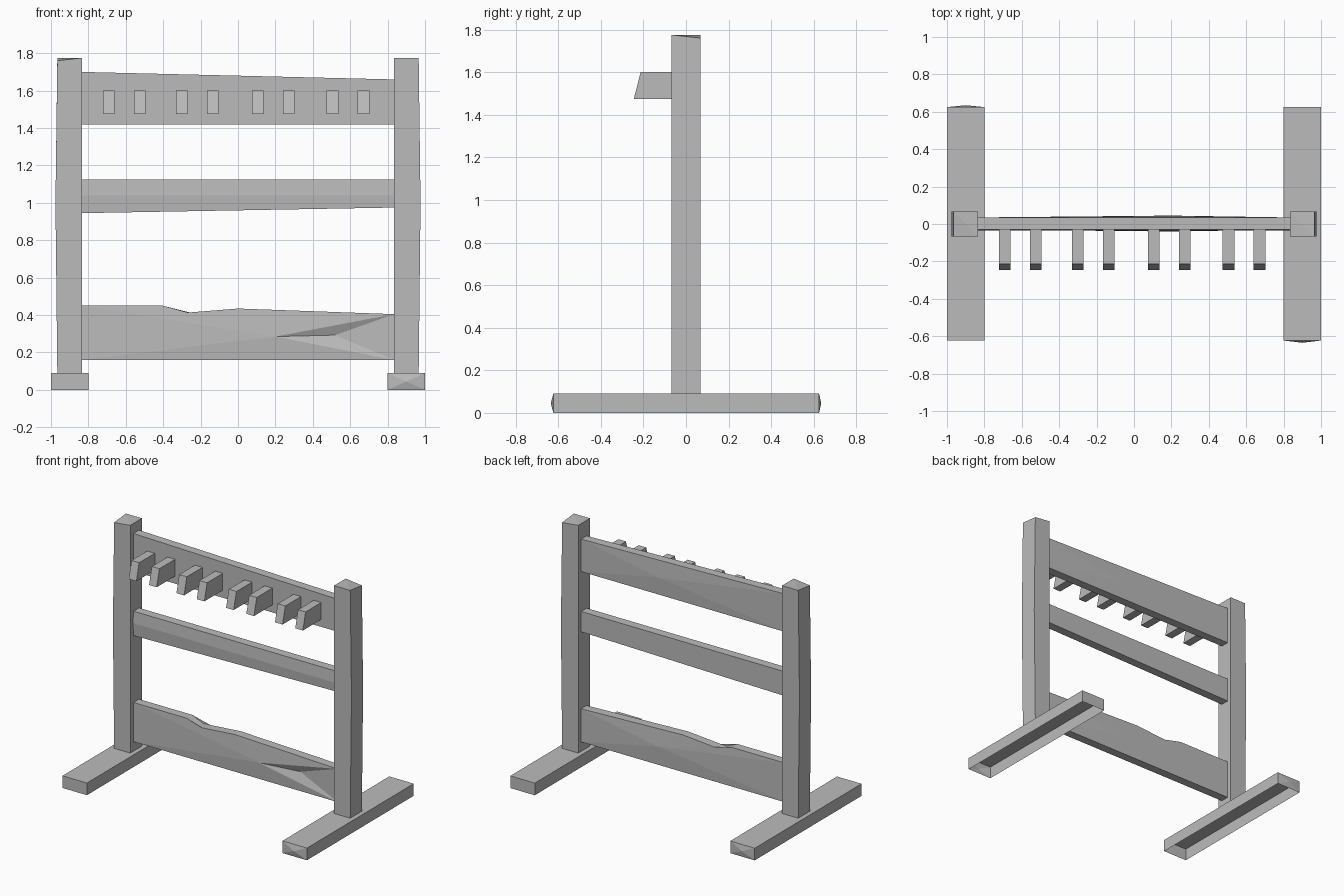
import bpy
import bmesh
from mathutils import Vector

cube = bpy.data.objects.get("Cube")
if cube:
    bpy.data.objects.remove(cube, do_unlink=True)

grey = bpy.data.materials.new("plain_grey")
grey.use_nodes = True
COLOUR = (0.5, 0.5, 0.5, 1)
grey.diffuse_color = COLOUR
grey.node_tree.nodes["Principled BSDF"].inputs["Base Color"].default_value = COLOUR


def finish(name, bm):
    """Turn a bmesh into a grey, flat-shaded object."""
    bmesh.ops.recalc_face_normals(bm, faces=bm.faces)
    mesh = bpy.data.meshes.new(name)
    bm.to_mesh(mesh)
    bm.free()
    mesh.materials.append(grey)
    obj = bpy.data.objects.new(name, mesh)
    bpy.context.collection.objects.link(obj)
    return obj


def prism(profile, offset):
    """Extrude a closed outline of 3D points along an offset."""
    bm = bmesh.new()
    face = bm.faces.new([bm.verts.new(p) for p in profile])
    ext = bmesh.ops.extrude_face_region(bm, geom=[face], use_keep_orig=True)
    moved = [v for v in ext["geom"] if isinstance(v, bmesh.types.BMVert)]
    bmesh.ops.translate(bm, verts=moved, vec=offset)
    bmesh.ops.recalc_face_normals(bm, faces=bm.faces)
    return bm


def box(x0, x1, y0, y1, z0, z1):
    return prism([(x0, y0, z0), (x1, y0, z0), (x1, y1, z0), (x0, y1, z0)], (0, 0, z1 - z0))


def facing(bm, direction):
    bm.normal_update()
    return max(bm.faces, key=lambda f: f.normal.dot(Vector(direction)) * f.calc_area() ** 0.1)


def poke(bm, face, point):
    """Split a face into a fan around a chosen point."""
    vert = bmesh.ops.poke(bm, faces=[face])["verts"][0]
    vert.co = point
    return vert


def board(name, outline, front=-0.03, back=0.035):
    return prism([(x, front, z) for x, z in outline], (0, back - front, 0))


INNER = 0.835

for side, s in (("right", -1), ("left", 1)):
    # Foot: a hollow bar open underneath, with one slightly bulging end
    bm = box(s * 0.9 - 0.1, s * 0.9 + 0.1, -0.623, 0.625, 0, 0.09)
    poke(bm, facing(bm, (0, -s, 0)), (s * 0.9, -s * 0.635, 0.045))
    bmesh.ops.delete(bm, geom=[facing(bm, (0, 0, -1))], context="FACES_ONLY")
    finish(side + "_foot", bm)

    # Post: bows outward slightly at mid height, one top corner worn down
    bm = box(s * 0.9 - 0.066, s * 0.9 + 0.066, -0.068, 0.068, 0.09, 1.775)
    bmesh.ops.bisect_plane(bm, geom=bm.verts[:] + bm.edges[:] + bm.faces[:],
                           plane_co=(0, 0, 1), plane_no=(0, 0, 1))
    for v in bm.verts:
        if abs(v.co.z - 1) < 0.01 and abs(v.co.x) > 0.9:
            v.co.x += s * 0.01
        if v.co.z > 1.7 and abs(v.co.x) > 0.9 and v.co.y * s > 0:
            v.co.z -= 0.015
    bmesh.ops.triangulate(bm, faces=[f for f in bm.faces if f.normal.z > 0.5])
    finish(side + "_post", bm)

# Top rail, tapering towards one end
bm = board("top_rail", [(-INNER, 1.42), (INNER, 1.42), (INNER, 1.66), (-INNER, 1.70)])
poke(bm, facing(bm, (0, 1, 0)), (0.2, 0.043, 1.55))
finish("top_rail", bm)

# Middle rail with a shallow ridge along the front
bm = board("middle_rail", [(-INNER, 0.945), (INNER, 0.975), (INNER, 1.125), (-INNER, 1.125)])
bmesh.ops.bisect_plane(bm, geom=bm.verts[:] + bm.edges[:] + bm.faces[:],
                       plane_co=(0, 0, 1.04), plane_no=(0, 0, 1))
for v in bm.verts:
    if abs(v.co.z - 1.04) < 0.001 and v.co.y < 0:
        v.co.y -= 0.006
finish("middle_rail", bm)

# Lower board with an uneven top edge, bulged faces and a split in the front
bm = board("lower_board", [(-INNER, 0.16), (INNER, 0.16), (INNER, 0.405), (0, 0.435),
                           (-0.31, 0.41), (-0.4, 0.45), (-INNER, 0.45)])
poke(bm, facing(bm, (0, 1, 0)), (0.2, 0.045, 0.3))
hub = poke(bm, facing(bm, (0, -1, 0)), (0.2, -0.04, 0.285))
end_face = next(f for f in hub.link_faces
                if sum(v.co.x > 0.8 for v in f.verts) == 2)
poke(bm, end_face, (0.52, -0.012, 0.293))
finish("lower_board", bm)

# Pegs in four pairs, with slanted front ends
for i, centre in enumerate((-0.608, -0.218, 0.188, 0.588)):
    for j, shift in enumerate((-0.083, 0.083)):
        x = centre + shift - 0.031
        bm = prism([(x, -0.03, 1.475), (x, -0.245, 1.475),
                    (x, -0.213, 1.6), (x, -0.03, 1.6)], (0.062, 0, 0))
        finish(f"peg_{2 * i + j + 1}", bm)
